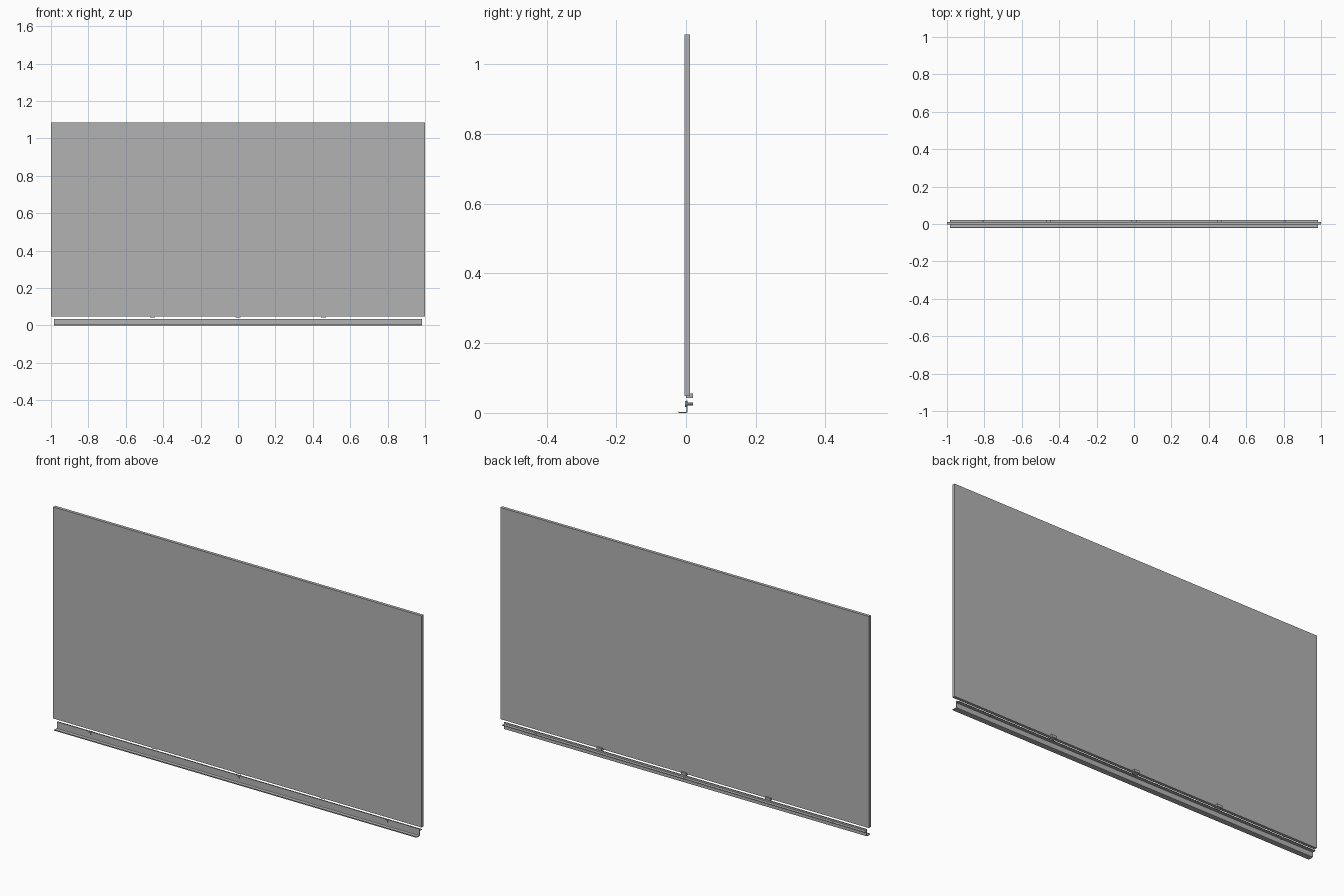
import bpy, bmesh, math
from mathutils import Matrix

cube = bpy.data.objects.get("Cube")
if cube:
    bpy.data.objects.remove(cube, do_unlink=True)

grey = bpy.data.materials.new("light_grey")
grey.use_nodes = True
colour = (0.45, 0.45, 0.45, 1)
grey.diffuse_color = colour
grey.node_tree.nodes["Principled BSDF"].inputs["Base Color"].default_value = colour


def finish(name, bm):
    bmesh.ops.recalc_face_normals(bm, faces=bm.faces)
    mesh = bpy.data.meshes.new(name)
    bm.to_mesh(mesh)
    bm.free()
    mesh.materials.append(grey)
    obj = bpy.data.objects.new(name, mesh)
    bpy.context.collection.objects.link(obj)
    return obj


def extrude_profile(name, points, x0, x1):
    """Extrude a closed (y, z) outline along x."""
    bm = bmesh.new()
    face = bm.faces.new([bm.verts.new((x0, y, z)) for y, z in points])
    geom = bmesh.ops.extrude_face_region(bm, geom=[face])["geom"]
    verts = [g for g in geom if isinstance(g, bmesh.types.BMVert)]
    bmesh.ops.translate(bm, verts=verts, vec=(x1 - x0, 0, 0))
    return finish(name, bm)


def box(name, x, y, z):
    return extrude_profile(name, [(y[0], z[0]), (y[1], z[0]), (y[1], z[1]), (y[0], z[1])], *x)


def screw(name, x, z):
    """Round head at the front with a shank through the tray wall."""
    bm = bmesh.new()
    for radius, y0, y1 in ((0.008, -0.003, 0.001), (0.004, 0.0, 0.02)):
        turn = Matrix.Translation((x, (y0 + y1) / 2, z)) @ Matrix.Rotation(math.pi / 2, 4, 'X')
        bmesh.ops.create_cone(bm, cap_ends=True, segments=16, radius1=radius,
                              radius2=radius, depth=y1 - y0, matrix=turn)
    return finish(name, bm)


# Large flat board
box("board_panel", (-1, 1), (-0.004, 0.011), (0.048, 1.086))

# Bent sheet tray: shallow lip, floor, rounded corner and back wall
tray = [(-0.0215, 0), (0.001, 0), (0.004, 0.001), (0.005, 0.004), (0.005, 0.035),
        (0.001, 0.035), (0.001, 0.005), (0, 0.003), (-0.0195, 0.003), (-0.0215, 0.005)]
extrude_profile("tray", tray, -0.984, 0.984)

# Narrow rear flange of the tray
box("tray_flange", (-0.984, 0.984), (0.004, 0.0205), (0.024, 0.027))

# Clips holding the lower edge of the board
for label, x in (("right", -0.457), ("middle", 0), ("left", 0.457)):
    clip = [(0.0, 0.043), (0.0205, 0.043), (0.0205, 0.055), (0.011, 0.055),
            (0.011, 0.048), (0.0, 0.048)]
    extrude_profile(label + "_clip", clip, x - 0.014, x + 0.014)

# Tray screws
for label, x in (("right", -0.806), ("middle", 0), ("left", 0.806)):
    screw(label + "_tray_screw", x, 0.0255)
